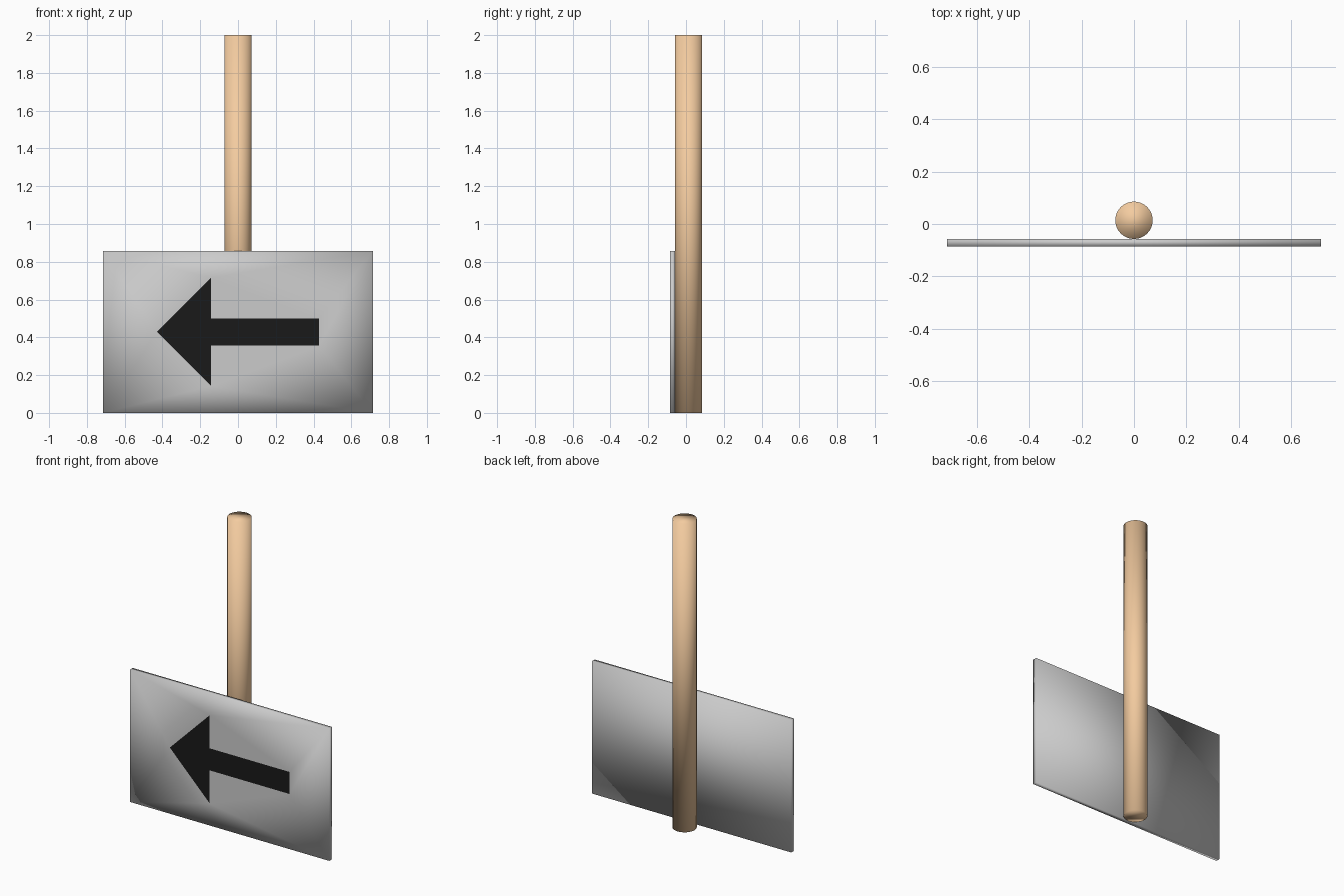
import bpy, bmesh

if "Cube" in bpy.data.objects:
    bpy.data.objects.remove(bpy.data.objects["Cube"])

U = 1 / 7                      # design unit: the sign is 10 x 6 units, 14 tall
FRONT, BACK = -0.6 * U, -0.4 * U


def material(name, color):
    m = bpy.data.materials.new(name)
    m.diffuse_color = (*color, 1)
    m.use_nodes = True
    m.node_tree.nodes["Principled BSDF"].inputs["Base Color"].default_value = m.diffuse_color
    return m


def finish(name, bm, mat=None):
    me = bpy.data.meshes.new(name)
    bm.to_mesh(me)
    bm.free()
    for p in me.polygons:
        p.use_smooth = True
    ob = bpy.data.objects.new(name, me)
    bpy.context.collection.objects.link(ob)
    if mat:
        me.materials.append(mat)
    return ob


def loop(bm, pts, y):
    return [bm.verts.new((x * U, y, z * U)) for x, z in pts]


def ring_edges(bm, vs):
    return [bm.edges.new((a, b)) for a, b in zip(vs, vs[1:] + vs[:1])]


# Outlines in units, counter-clockwise seen from the front
panel = [(-5, 0), (5, 0), (5, 6), (-5, 6)]
arrow = [(-3, 3), (-1, 1), (-1, 2.5), (3, 2.5), (3, 3.5), (-1, 3.5), (-1, 5)]

# Board: slab whose front face has an arrow-shaped opening
bm = bmesh.new()
front, back = loop(bm, panel, FRONT), loop(bm, panel, BACK)
edges = ring_edges(bm, front) + ring_edges(bm, loop(bm, arrow, FRONT))
bmesh.ops.triangle_fill(bm, edges=edges, use_beauty=True, normal=(0, -1, 0))
for f in bm.faces:
    f.normal_update()
    if f.normal.y > 0:
        f.normal_flip()
for i in range(4):
    j = (i + 1) % 4
    bm.faces.new((front[j], front[i], back[i], back[j]))
bm.faces.new(back[::-1])
bm.normal_update()
finish("sign_board", bm, material("board_grey", (0.6, 0.6, 0.6)))

# Arrow: black inlay flush with the board
bm = bmesh.new()
bm.faces.new(loop(bm, arrow, FRONT))
bm.normal_update()
finish("arrow_inlay", bm, material("arrow_black", (0.01, 0.01, 0.01)))

# Post: round wooden pole touching the back of the board
bm = bmesh.new()
bmesh.ops.create_cone(bm, cap_ends=True, segments=32, radius1=U / 2,
                      radius2=U / 2, depth=2)
bmesh.ops.translate(bm, verts=bm.verts, vec=(0, 0.1 * U, 1))
finish("post", bm, material("wood", (0.9, 0.6, 0.35)))
